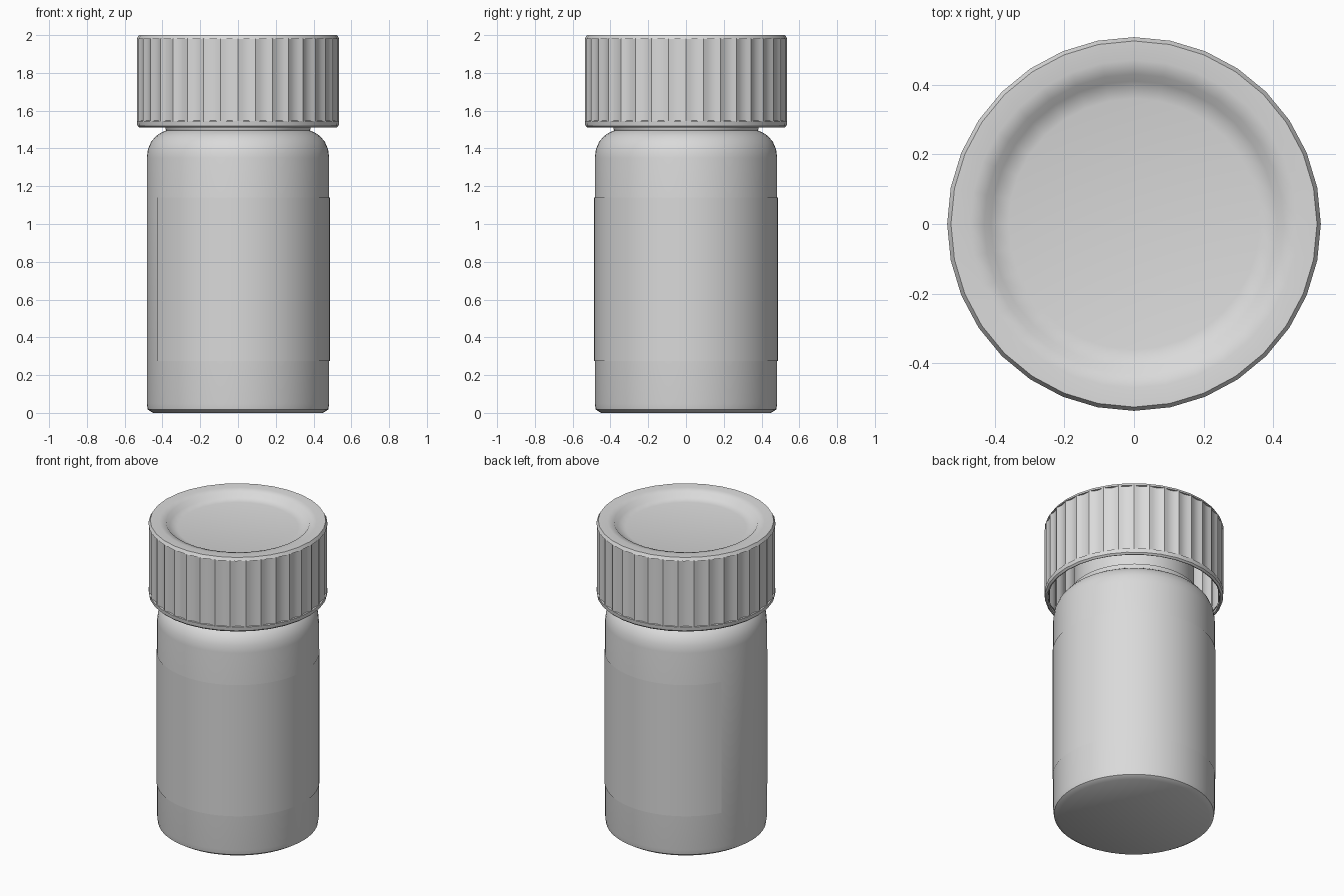
import bpy, bmesh, math

if "Cube" in bpy.data.objects:
    bpy.data.objects.remove(bpy.data.objects["Cube"])

grey = bpy.data.materials.new("light grey plastic")
grey.diffuse_color = (0.7, 0.7, 0.7, 1)
grey.use_nodes = True
grey.node_tree.nodes["Principled BSDF"].inputs["Base Color"].default_value = grey.diffuse_color


def finish(bm, name, angle):
    me = bpy.data.meshes.new(name)
    bm.to_mesh(me)
    bm.free()
    ob = bpy.data.objects.new(name, me)
    bpy.context.collection.objects.link(ob)
    me.materials.append(grey)
    bpy.ops.object.select_all(action='DESELECT')
    ob.select_set(True)
    bpy.context.view_layer.objects.active = ob
    bpy.ops.object.shade_smooth_by_angle(angle=math.radians(angle))
    return ob


def lathe(name, profile, sides, angle=40, start=0, sweep=360, wave=None):
    """Sweep (radius, z) points, listed bottom to top on the outside, around z."""
    bm = bmesh.new()
    closed = sweep == 360
    cols = []
    for i in range(sides if closed else sides + 1):
        a = math.radians(start + sweep * i / sides)
        d = wave(i) if wave else 0
        cols.append([bm.verts.new(((r - d) * math.cos(a), (r - d) * math.sin(a), z))
                     for r, z in profile])
    for i in range(sides):
        a, b = cols[i], cols[(i + 1) % len(cols)]
        for j in range(len(profile) - 1):
            bm.faces.new((a[j], b[j], b[j + 1], a[j + 1]))
    # merge the poles where the radius is zero
    bmesh.ops.remove_doubles(bm, verts=bm.verts, dist=1e-5)
    return finish(bm, name, angle)


# bottle: flat base, straight body, rounded shoulder, neck hidden in the cap
lathe("bottle", [(0, 0.0), (0.45, 0.0), (0.478, 0.018), (0.483, 0.05),
                 (0.483, 1.35), (0.477, 1.395), (0.46, 1.435),
                 (0.435, 1.465), (0.405, 1.485), (0.38, 1.495), (0.385, 1.505),
                 (0.385, 1.525), (0.36, 1.535), (0.36, 1.78), (0, 1.78)], 64)

# label wrapped around the body, leaving a gap on the left
lathe("label", [(0.4865, 0.275), (0.4865, 1.14)], 64, start=-151, sweep=302)

# cap wall with 36 shallow vertical flutes
lathe("cap_fluted_wall", [(0.535, 1.54), (0.535, 1.982)], 144, angle=30, start=-90,
      wave=lambda i: 0.012 * math.sin(math.pi * (i % 4) / 4))

# cap lower lip
lathe("cap_lower_lip", [(0.512, 1.53), (0.514, 1.513), (0.522, 1.51), (0.533, 1.52),
                        (0.536, 1.545), (0.52, 1.548)], 32)

# cap rim chamfer
lathe("cap_rim", [(0.52, 1.978), (0.536, 1.98), (0.525, 2.0)], 32)

# cap top: soft lip around a shallow recess
lathe("cap_top", [(0.525, 2.0), (0.47, 1.998), (0.43, 1.99), (0.41, 1.962),
                  (0.36, 1.952), (0, 1.95)], 32, angle=85)
